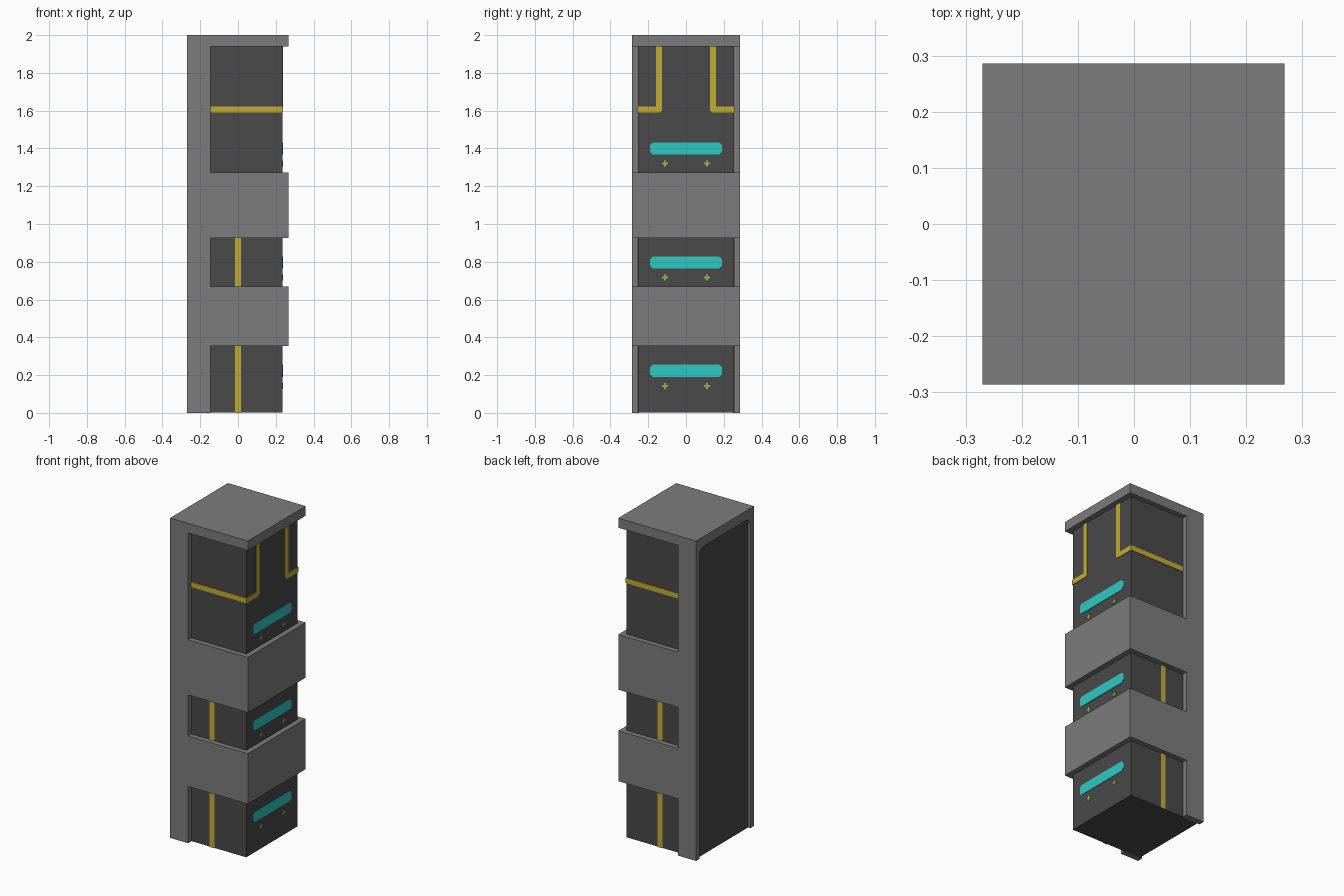
import bpy, bmesh, math
from mathutils import Vector

if "Cube" in bpy.data.objects:
    bpy.data.objects.remove(bpy.data.objects["Cube"])


def material(name, rgb):
    m = bpy.data.materials.new(name)
    m.diffuse_color = (*rgb, 1)
    m.use_nodes = True
    m.node_tree.nodes["Principled BSDF"].inputs["Base Color"].default_value = m.diffuse_color
    return m


GREY = material("grey casing", (0.202, 0.202, 0.202))
DARK = material("dark core", (0.068, 0.068, 0.068))
YELLOW = material("yellow stripe", (0.56, 0.41, 0.033))
CYAN = material("cyan light", (0.027, 0.58, 0.55))
GREEN = material("green marker", (0.21, 0.52, 0.075))


def prism(name, pts, origin, u, v, depth, mat):
    """Extrude a 2D outline, drawn on axes u and v, along depth."""
    u, v, o = Vector(u), Vector(v), Vector(origin)
    bm = bmesh.new()
    face = bm.faces.new([bm.verts.new(o + u * a + v * b) for a, b in pts])
    ext = bmesh.ops.extrude_face_region(bm, geom=[face])
    verts = [g for g in ext["geom"] if isinstance(g, bmesh.types.BMVert)]
    bmesh.ops.translate(bm, verts=verts, vec=Vector(depth))
    bmesh.ops.recalc_face_normals(bm, faces=bm.faces)
    me = bpy.data.meshes.new(name)
    bm.to_mesh(me)
    bm.free()
    me.materials.append(mat)
    ob = bpy.data.objects.new(name, me)
    bpy.context.collection.objects.link(ob)
    return ob


def rect(a0, b0, a1, b1):
    return [(a0, b0), (a1, b0), (a1, b1), (a0, b1)]


X, Y, Z = (1, 0, 0), (0, 1, 0), (0, 0, 1)
BACK, POST, CORE_X, FRONT = -0.27, -0.145, 0.235, 0.268
HALF, CORE_Y, TOP = 0.286, 0.254, 1.94
T = 0.003  # thickness of the painted plates

# casing: comb-shaped side outline with two bands and a cap
outline = [(BACK, 0), (POST, 0)]
for z0, z1 in ((0.355, 0.67), (0.927, 1.272)):
    outline += [(POST, z0), (FRONT, z0), (FRONT, z1), (POST, z1)]
outline += [(POST, TOP), (FRONT, TOP), (FRONT, 2), (BACK, 2)]
casing = prism("casing", outline, (0, -HALF, 0), X, Z, (0, 2 * HALF, 0), GREY)

# round-topped opening through the back of the casing
W, R = 0.25, 0.04
arch = [(-W, -0.1), (W, -0.1)]
for side, start in ((1, 0), (-1, 90)):
    for i in range(6):
        a = math.radians(start + i * 18)
        arch.append((side * (W - R) + R * math.cos(a), TOP - R + R * math.sin(a)))
cutter = prism("back_opening_cutter", arch, (-0.4, 0, 0), Y, Z, (0.6, 0, 0), GREY)
cutter.hide_render = True
mod = casing.modifiers.new("back opening", "BOOLEAN")
mod.operation, mod.object, mod.solver = "DIFFERENCE", cutter, "EXACT"
bpy.context.view_layer.objects.active = casing
bpy.ops.object.modifier_apply(modifier=mod.name)
bpy.data.objects.remove(cutter)

# dark core filling the casing
prism("core", rect(-0.255, 0.001, CORE_X, 1.96), (0, -CORE_Y, 0), X, Z,
      (0, 2 * CORE_Y, 0), DARK)

for s, side in ((-1, "front"), (1, "rear")):
    # stripes on both flanks
    for name, r in (("lower_stripe", rect(-0.016, 0, 0.016, 0.36)),
                    ("middle_stripe", rect(-0.016, 0.66, 0.016, 0.935)),
                    ("upper_stripe", rect(POST - 0.01, 1.591, CORE_X + T, 1.623))):
        prism(f"{side}_{name}", r, (0, s * CORE_Y, 0), X, Z, (0, s * T, 0), YELLOW)
    # stripe that turns upward on the right face
    bend = [(CORE_Y, 1.591), (0.139, 1.591), (0.127, 1.603), (0.127, 1.945),
            (0.159, 1.945), (0.159, 1.623), (CORE_Y, 1.623)]
    prism(f"{side}_bent_stripe", bend, (CORE_X, 0, 0), (0, s, 0), Z, (T, 0, 0), YELLOW)

# light bar and two plus markers on each exposed right-hand section
for n, z in enumerate((0.223, 0.797, 1.4)):
    w, h, c = 0.19, 0.032, 0.014
    bar = [(-w, -h + c), (-w + c, -h), (w - c, -h), (w, -h + c),
           (w, h - c), (w - c, h), (-w + c, h), (-w, h - c)]
    prism(f"light_bar_{n}", bar, (CORE_X, 0, z), Y, Z, (T, 0, 0), CYAN)
    a, b = 0.016, 0.005
    plus = [(-a, -b), (-b, -b), (-b, -a), (b, -a), (b, -b), (a, -b),
            (a, b), (b, b), (b, a), (-b, a), (-b, b), (-a, b)]
    for s in (-1, 1):
        prism(f"plus_marker_{n}_{'left' if s < 0 else 'right'}", plus,
              (CORE_X, s * 0.112, z - 0.08), Y, Z, (T, 0, 0), GREEN)
